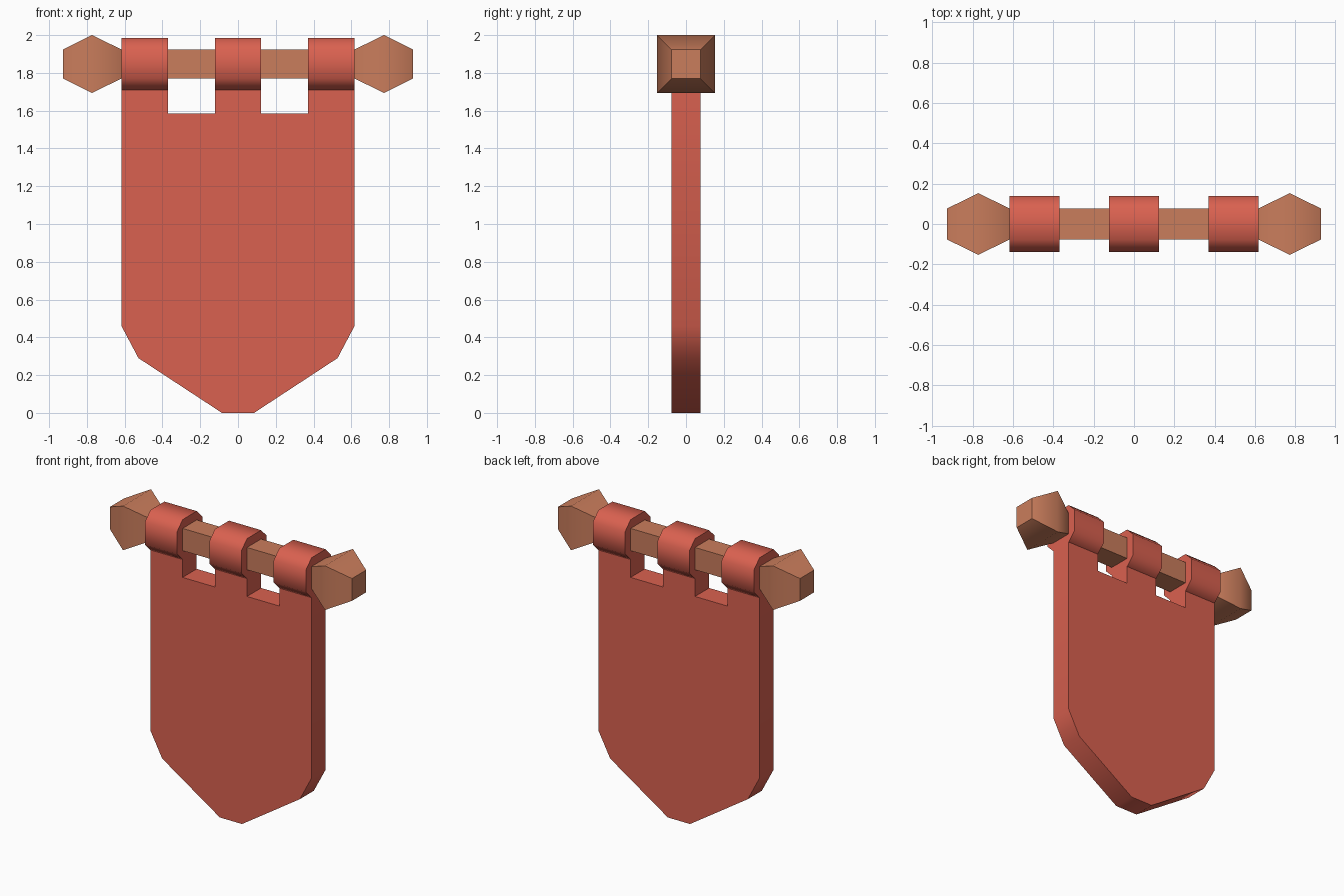
import bpy, bmesh, math

if "Cube" in bpy.data.objects:
    bpy.data.objects.remove(bpy.data.objects["Cube"])

ROD_Z = 1.847   # height of the pole axis
R = 0.077       # half thickness of pole and cloth
LOOP = 0.138    # half size of cloth loops


def material(name, color):
    m = bpy.data.materials.new(name)
    m.diffuse_color = (*color, 1)
    m.use_nodes = True
    m.node_tree.nodes["Principled BSDF"].inputs["Base Color"].default_value = m.diffuse_color
    return m


red = material("red cloth", (0.70, 0.12, 0.08))
wood = material("brown wood", (0.59, 0.205, 0.107))


def loft(name, rings, mat):
    """Closed solid through a list of rings with equal point counts."""
    bm = bmesh.new()
    vs = [[bm.verts.new(p) for p in ring] for ring in rings]
    n = len(vs[0])
    for a, b in zip(vs, vs[1:]):
        for i in range(n):
            j = (i + 1) % n
            bm.faces.new((a[i], a[j], b[j], b[i]))
    bm.faces.new(vs[0])
    bm.faces.new(vs[-1])
    bmesh.ops.recalc_face_normals(bm, faces=bm.faces)
    me = bpy.data.meshes.new(name)
    bm.to_mesh(me)
    bm.free()
    me.materials.append(mat)
    ob = bpy.data.objects.new(name, me)
    bpy.context.collection.objects.link(ob)
    bpy.ops.object.select_all(action='DESELECT')
    ob.select_set(True)
    bpy.context.view_layer.objects.active = ob
    bpy.ops.object.shade_smooth_by_angle(angle=math.radians(55))
    return ob


def square(x, r):
    return [(x, sy * r, ROD_Z + sz * r)
            for sy, sz in ((-1, -1), (1, -1), (1, 1), (-1, 1))]


def octagon(x):
    pts = [(-R, -LOOP), (R, -LOOP), (LOOP, -R), (LOOP, R),
           (R, LOOP), (-R, LOOP), (-LOOP, R), (-LOOP, -R)]
    return [(x, y, ROD_Z + z) for y, z in pts]


# Cloth panel with three tabs and a pointed bottom
tab_top = ROD_Z - LOOP
half = [(0.085, 0), (0.527, 0.29), (0.617, 0.46), (0.617, tab_top),
        (0.37, tab_top), (0.37, 1.585), (0.123, 1.585), (0.123, tab_top)]
outline = half + [(-x, z) for x, z in reversed(half)]
loft("banner_cloth", [[(x, y, z) for x, z in outline] for y in (-R, R)], red)

# Loops around the pole
for name, x0, x1 in (("left", -0.617, -0.37), ("middle", -0.123, 0.123),
                     ("right", 0.37, 0.617)):
    loft(name + "_loop", [octagon(x0), octagon(x1)], red)

# Square pole
loft("pole", [square(-0.617, R), square(0.617, R)], wood)

# Faceted end knobs
for name, s in (("left", -1), ("right", 1)):
    loft(name + "_knob", [square(s * 0.617, R), square(s * 0.773, 0.153),
                          square(s * 0.927, R)], wood)
